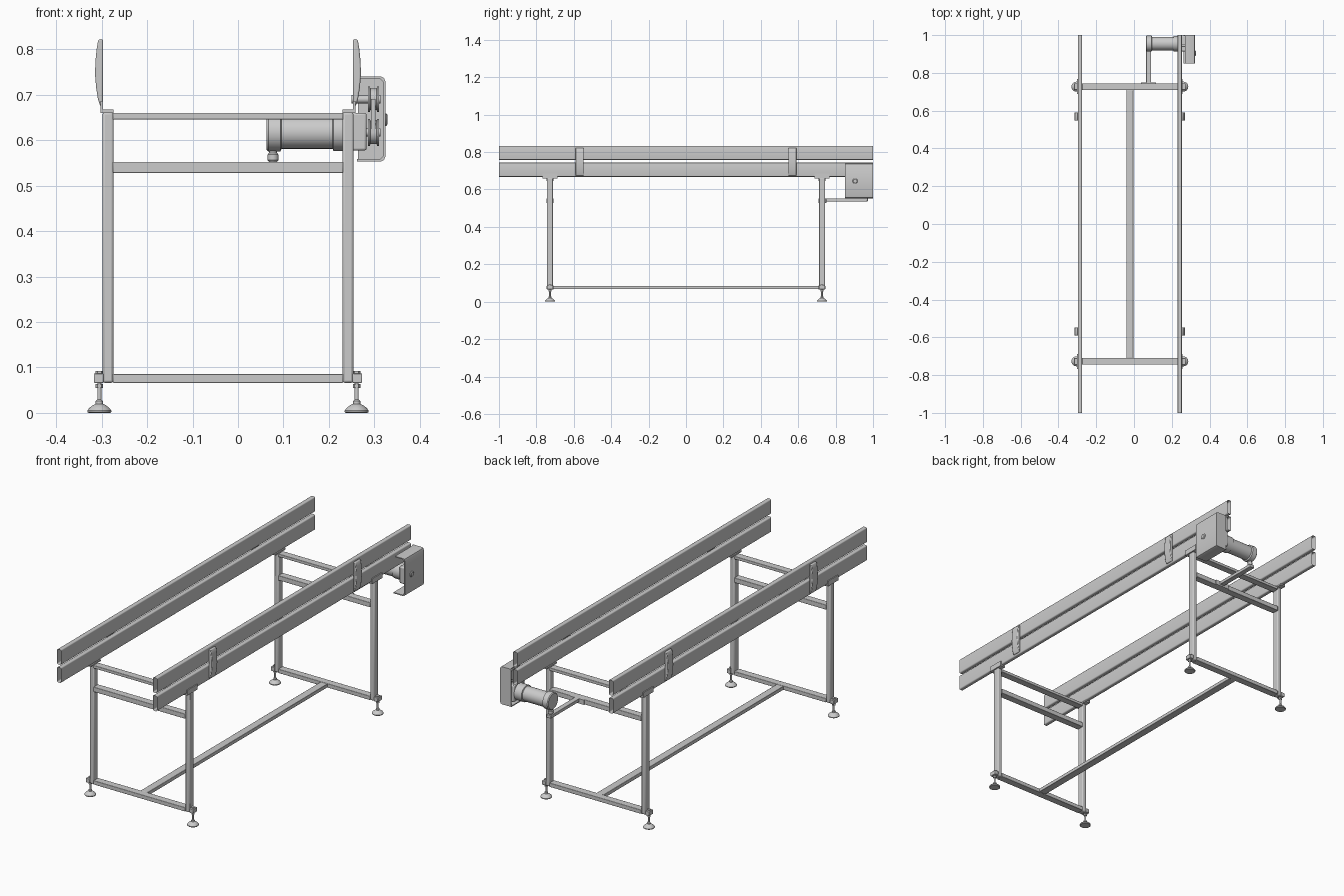
import bpy, bmesh, math
from mathutils import Matrix, Vector

if "Cube" in bpy.data.objects:
    bpy.data.objects.remove(bpy.data.objects["Cube"])

CX = -0.022          # the frame's own mid-plane
LEG_Y = 0.727


def finish(bm, name, bevel=0.0, seg=2):
    bmesh.ops.recalc_face_normals(bm, faces=bm.faces)
    me = bpy.data.meshes.new(name)
    bm.to_mesh(me)
    bm.free()
    ob = bpy.data.objects.new(name, me)
    bpy.context.collection.objects.link(ob)
    if bevel:
        m = ob.modifiers.new("bevel", 'BEVEL')
        m.width, m.segments, m.limit_method = bevel, seg, 'ANGLE'
    bpy.ops.object.select_all(action='DESELECT')
    ob.select_set(True)
    bpy.context.view_layer.objects.active = ob
    bpy.ops.object.shade_smooth_by_angle(angle=math.radians(35))
    return ob


def box(name, x, y, z, bevel=0.0):
    bm = bmesh.new()
    bmesh.ops.create_cube(bm, size=1)
    for v in bm.verts:
        v.co = Vector([(a + b) / 2 + c * (b - a) for (a, b), c in zip((x, y, z), v.co)])
    return finish(bm, name, bevel)


def extrude_y(name, pts, y0, y1, caps=True, bevel=0.0):
    """Extrude a closed (x, z) profile along y."""
    bm = bmesh.new()
    a, b = ([bm.verts.new((x, y, z)) for x, z in pts] for y in (y0, y1))
    n = len(pts)
    for i in range(n):
        bm.faces.new((a[i], a[(i + 1) % n], b[(i + 1) % n], b[i]))
    if caps:
        bm.faces.new(a)
        bm.faces.new(b)
    return finish(bm, name, bevel)


def lathe(name, prof, loc, axis='Z', n=24):
    """Spin an (r, h) profile about an axis."""
    bm = bmesh.new()
    rings = [[bm.verts.new((r * math.cos(2 * math.pi * i / n), r * math.sin(2 * math.pi * i / n), h))
              for i in range(n)] for r, h in prof]
    for p, q in zip(rings, rings[1:]):
        for i in range(n):
            bm.faces.new((p[i], p[(i + 1) % n], q[(i + 1) % n], q[i]))
    bm.faces.new(rings[0])
    bm.faces.new(rings[-1])
    rot = Matrix.Rotation(math.pi / 2, 4, 'Y') if axis == 'X' else Matrix()
    bmesh.ops.transform(bm, matrix=Matrix.Translation(loc) @ rot, verts=bm.verts)
    return finish(bm, name)


def rounded(x0, x1, z0, z1, r, k=4):
    pts = []
    for cx, cz, a0 in ((x1 - r, z1 - r, 0), (x0 + r, z1 - r, 90), (x0 + r, z0 + r, 180), (x1 - r, z0 + r, 270)):
        for i in range(k + 1):
            a = math.radians(a0 + 90 * i / k)
            pts.append((cx + r * math.cos(a), cz + r * math.sin(a)))
    return pts


def span(s, a, b):
    """Distances from the mid-plane on side s, as an x range."""
    return tuple(sorted((CX + s * a, CX + s * b)))


for s, side in ((-1, "left"), (1, "right")):
    # open-ended hollow side boards
    x0, x1 = span(s, 0.253, 0.275)
    extrude_y(f"{side}_lower_board", rounded(x0, x1, 0.668, 0.744, 0.006), -1, 1, caps=False)
    extrude_y(f"{side}_upper_board", rounded(x0, x1, 0.758, 0.833, 0.006), -1, 1, caps=False)

    for e, end in ((-1, "front"), (1, "back")):
        tag = f"{end}_{side}"
        y = e * LEG_Y
        # curved clip joining the two boards
        prof = [(0.275, 0.675), (0.281, 0.675), (0.286, 0.69), (0.290, 0.715), (0.2925, 0.745),
                (0.2915, 0.775), (0.289, 0.80), (0.286, 0.818), (0.283, 0.822), (0.275, 0.822)]
        extrude_y(f"{tag}_clip", [(CX + s * d, z) for d, z in prof],
                  e * 0.569 - 0.022, e * 0.569 + 0.022, bevel=0.005)
        # leg and the angle bracket on top of it
        box(f"{tag}_leg", span(s, 0.252, 0.276), (y - 0.017, y + 0.017), (0.066, 0.661), 0.005)
        ang = [(0.252, 0.660), (0.280, 0.660), (0.280, 0.686), (0.2755, 0.686), (0.2755, 0.667), (0.252, 0.667)]
        extrude_y(f"{tag}_angle_bracket", [(CX + s * d, z) for d, z in ang], y - 0.04, y + 0.04)
        # foot tab, threaded stud with nuts, domed pad
        box(f"{tag}_foot_tab", span(s, 0.274, 0.295), (y - 0.017, y + 0.017), (0.066, 0.087), 0.002)
        fx = CX + s * 0.283
        lathe(f"{tag}_stud", [(0.0045, 0.02), (0.0045, 0.09)], (fx, y, 0), n=12)
        for z in (0.055, 0.083):
            lathe(f"{tag}_nut", [(0.0085, z), (0.0085, z + 0.009)], (fx, y, 0), n=6)
        lathe(f"{tag}_foot_pad", [(0.024, 0), (0.0265, 0.002), (0.0265, 0.005), (0.022, 0.011), (0.014, 0.017),
                                  (0.008, 0.020), (0.008, 0.026), (0.005, 0.029)], (fx, y, 0))

# cross bars of the two end frames
for e, end in ((-1, "front"), (1, "back")):
    y = e * LEG_Y
    for part, z in (("top_bar", (0.645, 0.660)), ("middle_bar", (0.528, 0.552)), ("low_bar", (0.066, 0.086))):
        box(f"{end}_{part}", span(1, -0.253, 0.253), (y - 0.018, y + 0.018), z, 0.002)
# long tie bar between the frames
box("tie_bar", (-0.041, -0.003), (-0.71, 0.71), (0.067, 0.085), 0.002)

# motor support arm
box("support_plate", (0.037, 0.116), (0.744, 0.75), (0.528, 0.552))
box("support_arm", (0.064, 0.090), (0.745, 0.972), (0.536, 0.552), 0.002)
lathe("support_post", [(0.007, 0.55), (0.012, 0.556), (0.012, 0.568), (0.009, 0.572), (0.009, 0.585)],
      (0.077, 0.955, 0))
# motor body with end cap, and gearbox
lathe("motor", [(0.038, 0.063), (0.042, 0.067), (0.042, 0.093), (0.036, 0.096), (0.036, 0.208),
                (0.041, 0.210), (0.041, 0.252)], (0, 0.955, 0.617), 'X', 32)
box("gearbox", (0.250, 0.283), (0.912, 0.998), (0.577, 0.660), 0.005)

# drive guard: outer wall wrapped over top and bottom, closed at the back
t = 0.005
guard = [(0.270, 0.740), (0.314, 0.740), (0.321, 0.737), (0.324, 0.730), (0.324, 0.563), (0.321, 0.556),
         (0.314, 0.553), (0.262, 0.553), (0.262, 0.553 + t), (0.312, 0.553 + t), (0.319, 0.565),
         (0.319, 0.728), (0.312, 0.740 - t), (0.270, 0.740 - t)]
extrude_y("drive_guard", guard, 0.85, 1.0)
back = [(0.264, 0.740)] + guard[1:7] + [(0.264, 0.553)]
extrude_y("guard_back", back, 0.995, 1.0)
# pulleys and belt inside the guard
for name, z, r in (("lower_pulley", 0.617, 0.030), ("upper_pulley", 0.690, 0.028)):
    lathe(name, [(r, 0.286), (r, 0.290), (r - 0.004, 0.291), (r - 0.004, 0.305), (r, 0.306), (r, 0.310)],
          (0, 0.945, z), 'X')
    lathe(name + "_shaft", [(0.009, 0.25), (0.009, 0.314)], (0, 0.945, z), 'X', 16)
for y in (0.919, 0.971):
    box("drive_belt", (0.293, 0.303), (y - 0.002, y + 0.002), (0.617, 0.690))
# knob on the guard
lathe("guard_knob", [(0.014, 0.320), (0.014, 0.326), (0.010, 0.329)], (0, 0.904, 0.645), 'X', 20)
